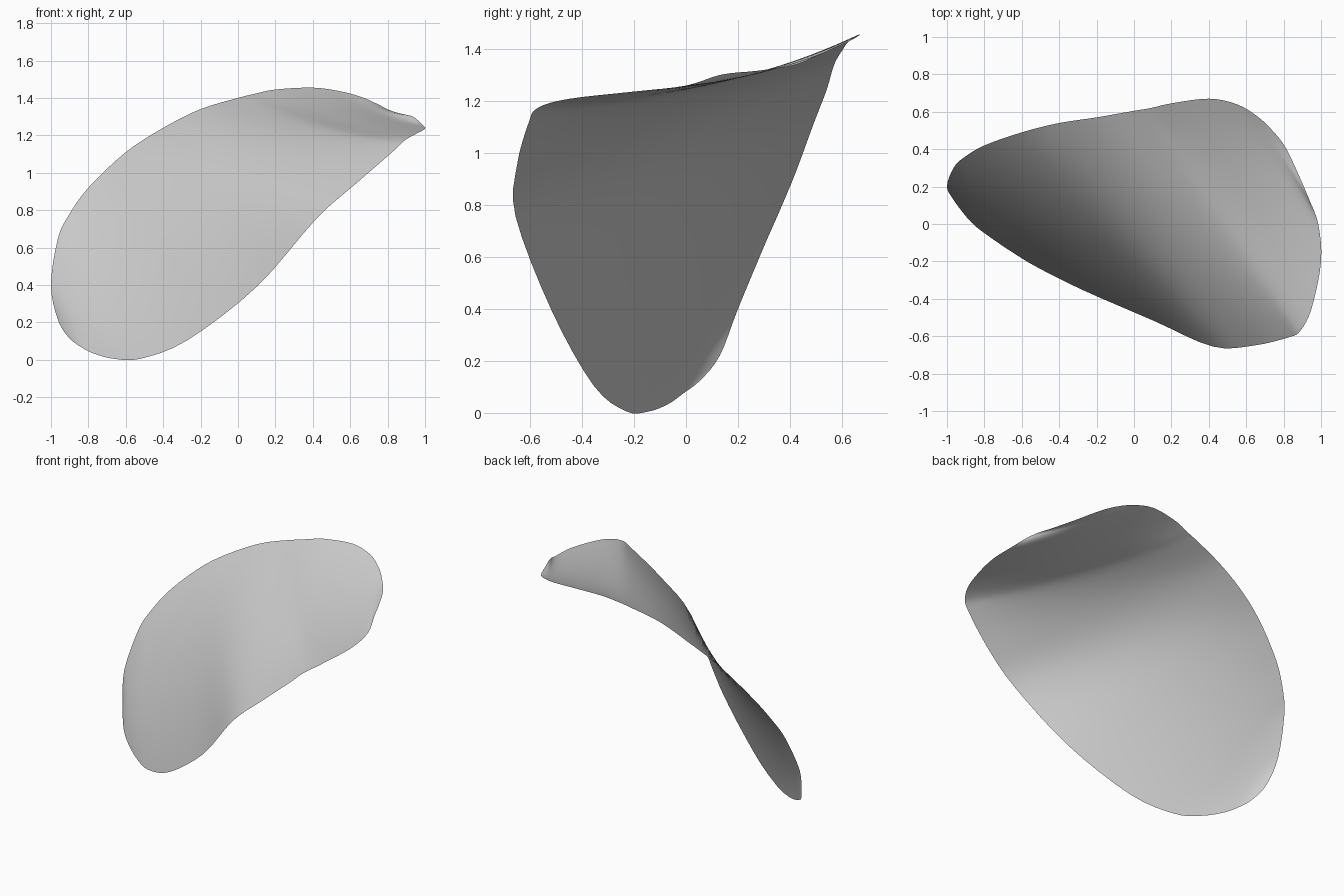
import bpy
import bmesh
from mathutils import Vector

default_cube = bpy.data.objects.get("Cube")
if default_cube:
    bpy.data.objects.remove(default_cube, do_unlink=True)

# Matching points on the two rims of the sheet, from the low tip to the far tip
low_tip = (-.91, .055, .125)
far_tip = (.81, .41, 1.335)
rim_pairs = [
    (low_tip, low_tip),
    ((-.965, .13, .22), (-.85, -.01, .075)),
    ((-1, .2, .4), (-.77, -.07, .033)),
    ((-.965, .3, .64), (-.66, -.145, .005)),
    ((-.91, .355, .765), (-.52, -.23, .006)),
    ((-.8, .42, .92), (-.27, -.355, .105)),
    ((-.6, .49, 1.11), (.1, -.515, .39)),
    ((-.4, .54, 1.24), (.42, -.655, .755)),
    ((-.2, .57, 1.34), (.64, -.65, .95)),
    ((0, .605, 1.4), (.83, -.605, 1.115)),
    ((.09, .62, 1.422), (.89, -.57, 1.172)),
    ((.2, .645, 1.445), (.95, -.45, 1.207)),
    ((.4, .67, 1.455), (1, -.2, 1.235)),
    ((.55, .64, 1.435), (.985, 0, 1.258)),
    ((.66, .575, 1.405), (.935, .135, 1.3)),
    ((.74, .5, 1.37), (.875, .275, 1.315)),
    (far_tip, far_tip),
]
STEPS_PER_SPAN = 4
STEPS_ACROSS = 16


def smooth_rim(points, before, after):
    """Curve through the points, turning smoothly into the other rim at each end."""
    control = [Vector(p) for p in (before, *points, after)]
    curve = []
    for a, b, c, d in zip(control, control[1:], control[2:], control[3:]):
        for step in range(STEPS_PER_SPAN):
            t = step / STEPS_PER_SPAN
            curve.append(b + (c - a) * t / 2
                         + (a * 2 - b * 5 + c * 4 - d) * t * t / 2
                         + (b * 3 - a - c * 3 + d) * t ** 3 / 2)
    curve.append(Vector(points[-1]))
    return curve


def relaxed(curve):
    """The same curve with its small wobbles evened out."""
    for _ in range(16):
        inside = [(a + b * 2 + c) / 4 for a, b, c in zip(curve, curve[1:], curve[2:])]
        curve = [curve[0], *inside, curve[-1]]
    return curve


upper, lower = zip(*rim_pairs)
upper_rim = smooth_rim(upper, lower[1], lower[-2])
lower_rim = smooth_rim(lower, upper[1], upper[-2])

# Twisted sheet between the rims, whose wobbles fade out towards the middle
bm = bmesh.new()
rows = []
for start, end, calm_start, calm_end in zip(upper_rim, lower_rim,
                                            relaxed(upper_rim), relaxed(lower_rim)):
    row = []
    for j in range(STEPS_ACROSS + 1):
        t = j / STEPS_ACROSS
        point = calm_start.lerp(calm_end, t)
        point += (start - calm_start) * (1 - t) ** 3 + (end - calm_end) * t ** 3
        row.append(bm.verts.new(point))
    rows.append(row)
for row, following in zip(rows, rows[1:]):
    for j in range(STEPS_ACROSS):
        bm.faces.new((row[j], row[j + 1], following[j + 1], following[j]))

# Slight bulge across the lower sheet, turning into a hollow near the far tip
bm.normal_update()
for i, row in enumerate(rows):
    blend = min(max((i / (len(rows) - 1) - .4) / .3, 0), 1)
    blend *= blend * (3 - 2 * blend)
    width = (row[0].co - row[-1].co).length
    height = width * (.022 - .064 * blend)
    for j, vert in enumerate(row):
        t = j / STEPS_ACROSS
        vert.co += vert.normal * height * 4 * t * (1 - t)

bmesh.ops.remove_doubles(bm, verts=bm.verts, dist=.0005)
for face in bm.faces:
    face.smooth = True

mesh = bpy.data.meshes.new("curved_petal")
bm.to_mesh(mesh)
bm.free()
petal = bpy.data.objects.new("curved_petal", mesh)
bpy.context.collection.objects.link(petal)

# Plain light grey surface
grey = bpy.data.materials.new("light_grey")
grey.use_nodes = True
colour = (.6, .6, .6, 1)
grey.diffuse_color = colour
grey.node_tree.nodes["Principled BSDF"].inputs["Base Color"].default_value = colour
mesh.materials.append(grey)
